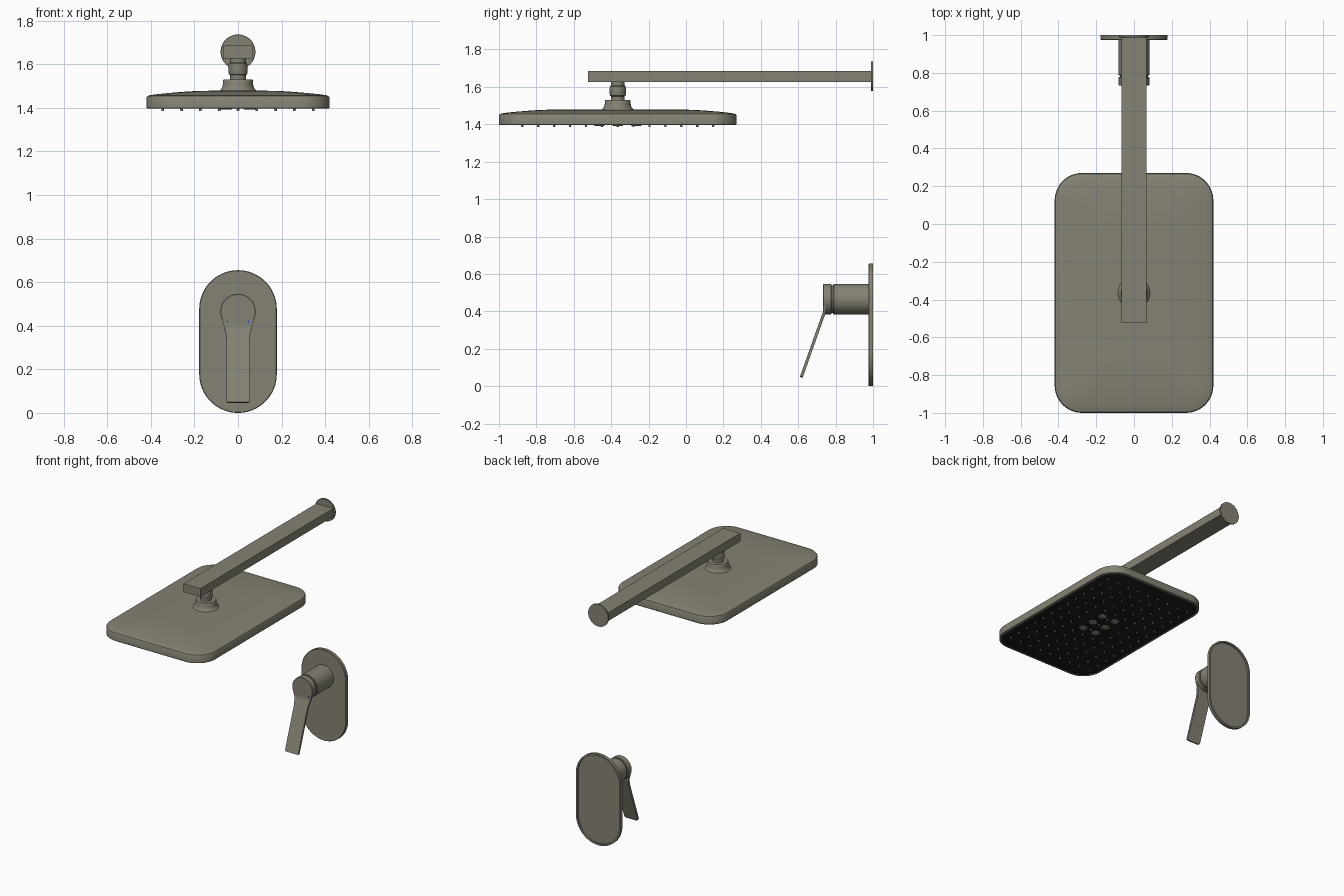
import bpy, bmesh, math
from mathutils import Matrix, Vector

if "Cube" in bpy.data.objects:
    bpy.data.objects.remove(bpy.data.objects["Cube"])


def material(name, rgb):
    m = bpy.data.materials.new(name)
    m.diffuse_color = (*rgb, 1)
    m.use_nodes = True
    m.node_tree.nodes["Principled BSDF"].inputs["Base Color"].default_value = m.diffuse_color
    return m


METAL = material("brushed_metal", (0.235, 0.225, 0.175))
BLACK = material("black_panel", (0.012, 0.012, 0.012))
RED = material("hot_red", (0.7, 0.02, 0.02))
BLUE = material("cold_blue", (0.02, 0.05, 0.7))


def finish(name, bm, mat, angle=35):
    bmesh.ops.recalc_face_normals(bm, faces=bm.faces)
    me = bpy.data.meshes.new(name)
    bm.to_mesh(me)
    bm.free()
    ob = bpy.data.objects.new(name, me)
    bpy.context.collection.objects.link(ob)
    me.materials.append(mat)
    bpy.ops.object.select_all(action='DESELECT')
    ob.select_set(True)
    bpy.context.view_layer.objects.active = ob
    bpy.ops.object.shade_smooth_by_angle(angle=math.radians(angle))
    return ob


def loft(name, loops, mat, angle=35):
    """Skin a stack of equal-length point loops and cap both ends."""
    bm = bmesh.new()
    rings = [[bm.verts.new(p) for p in loop] for loop in loops]
    n = len(rings[0])
    for a, b in zip(rings, rings[1:]):
        for i in range(n):
            j = (i + 1) % n
            bm.faces.new((a[i], a[j], b[j], b[i]))
    bm.faces.new(rings[0])
    bm.faces.new(rings[-1])
    return finish(name, bm, mat, angle)


def rounded_rect(hw, hh, r, seg=12):
    pts = []
    for k, (sx, sy) in enumerate([(1, 1), (-1, 1), (-1, -1), (1, -1)]):
        for i in range(seg + 1):
            a = math.pi / 2 * (k + i / seg)
            pts.append((sx * (hw - r) + r * math.cos(a), sy * (hh - r) + r * math.sin(a)))
    return pts


def lathe(name, profile, centre, axis, mat=METAL, seg=48):
    """Revolve (radius, position) pairs round the z or y axis."""
    loops = []
    for r, t in profile:
        ring = [(r * math.cos(2 * math.pi * i / seg), r * math.sin(2 * math.pi * i / seg)) for i in range(seg)]
        if axis == 'Z':
            loops.append([(centre[0] + u, centre[1] + v, t) for u, v in ring])
        else:
            loops.append([(centre[0] + u, t, centre[1] + v) for u, v in ring])
    return loft(name, loops, mat)


def box(name, lo, hi, mat=METAL):
    bm = bmesh.new()
    lo, hi = Vector(lo), Vector(hi)
    bmesh.ops.create_cube(bm, size=1, matrix=Matrix.Translation((lo + hi) / 2) @ Matrix.Diagonal((*(hi - lo), 1)))
    return finish(name, bm, mat)


# Shower head: stacked rounded rectangles as (inset, z), domed on top
HY = -0.365
HW, HH, HR = 0.42, 0.635, 0.145


def head_loop(d, z):
    return [(x, HY + y, z) for x, y in rounded_rect(HW - d, HH - d, max(HR - d, 0.05))]


loft("shower_head", [head_loop(d, z) for d, z in [
    (0.016, 1.402), (0.014, 1.396), (0.004, 1.396), (0, 1.40), (0, 1.447), (0.004, 1.454),
    (0.015, 1.458), (0.05, 1.463), (0.10, 1.468), (0.16, 1.473), (0.22, 1.477), (0.30, 1.479)]], METAL)
loft("spray_panel", [head_loop(0.016, 1.402), head_loop(0.016, 1.398), head_loop(0.018, 1.397)], BLACK)

# Central spray discs
discs = [(sx * 0.054, HY + k * 0.1) for sx in (-1, 1) for k in (-1, 0, 1)]
for x, y in discs:
    lathe("spray_disc", [(0.028, 1.399), (0.028, 1.394), (0.025, 1.392)], (x, y), 'Z', seg=24)

# Nozzle grid
bm = bmesh.new()
for i in range(-4, 5):
    for j in range(-6, 7):
        x, y = i * 0.0863, HY + j * 0.085
        if all(math.hypot(x - a, y - b) > 0.04 for a, b in discs):
            bmesh.ops.create_cone(bm, cap_ends=True, segments=12, radius1=0.0055, radius2=0.007,
                                  depth=0.015, matrix=Matrix.Translation((x, y, 1.3925)))
finish("nozzles", bm, METAL)

# Flared collar, neck ring and swivel nut
lathe("head_collar", [(0.090, 1.474), (0.084, 1.480), (0.077, 1.487), (0.072, 1.497), (0.069, 1.510),
                      (0.068, 1.527), (0.065, 1.531), (0.03, 1.531)], (0, HY), 'Z')
lathe("neck", [(0.036, 1.525), (0.036, 1.56)], (0, HY), 'Z')
lathe("swivel_nut", [(0.033, 1.548), (0.041, 1.553), (0.043, 1.560), (0.043, 1.595), (0.042, 1.603),
                     (0.037, 1.608), (0.037, 1.630)], (0, HY), 'Z')

# Arm and wall flange
box("shower_arm", (-0.067, -0.525, 1.627), (0.067, 0.993, 1.686))
lathe("wall_flange", [(0.078, 0.988), (0.08, 0.990), (0.08, 1.0)], (0, 1.657), 'Y', seg=64)


# Valve wall plate: pill outline with a shallow recess in the back
def plate_loop(d, y):
    return [(x, y, 0.3275 + z) for x, z in rounded_rect(0.178 - d, 0.3275 - d, 0.178 - d, 20)]


loft("valve_plate", [plate_loop(d, y) for d, y in [
    (0.003, 0.975), (0, 0.978), (0, 1.0), (0.012, 1.0), (0.012, 0.988)]], METAL)

# Valve body and handle hub
VZ = 0.465
lathe("valve_body", [(0.081, 0.976), (0.081, 0.790), (0.078, 0.786)], (0, VZ), 'Y', seg=64)
lathe("valve_neck", [(0.074, 0.79), (0.074, 0.77)], (0, VZ), 'Y', seg=64)
lathe("handle_hub", [(0.078, 0.777), (0.081, 0.774), (0.081, 0.735), (0.079, 0.733)], (0, VZ), 'Y', seg=64)

# Lever: half widths down its length, sloping forward below the hub
lever = []
for w, z in [(0.074, 0.432), (0.069, 0.415), (0.064, 0.398), (0.059, 0.38), (0.055, 0.36), (0.053, 0.335),
             (0.053, 0.062), (0.052, 0.055), (0.047, 0.05)]:
    y = 0.733 - max(0, 0.40 - z) * 0.355
    t = 0.015
    back = z - t * 0.33 if z < 0.39 else z
    lever.append([(-w, y, z), (w, y, z), (w, y + t, back), (-w, y + t, back)])
loft("lever", lever, METAL)

# Hot and cold marks
for name, x, mat in (("hot_mark", -0.049, RED), ("cold_mark", 0.049, BLUE)):
    box(name, (x - 0.0025, 0.7315, 0.412), (x + 0.0025, 0.735, 0.424), mat)
